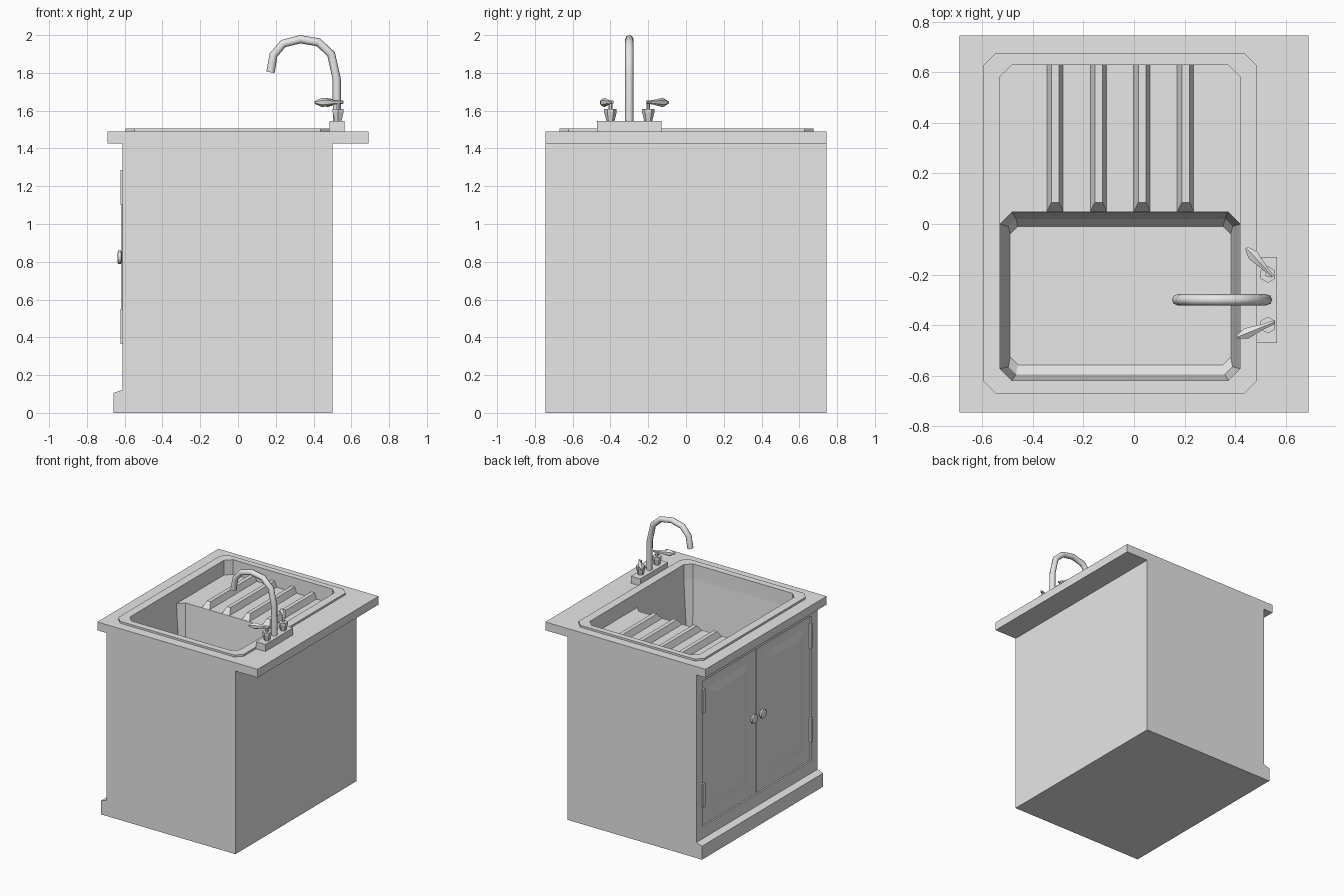
import bpy, bmesh, math
from mathutils import Vector

cube = bpy.data.objects.get("Cube")
if cube:
    bpy.data.objects.remove(cube, do_unlink=True)

grey = bpy.data.materials.new("plain_grey")
grey.use_nodes = True
grey.diffuse_color = (0.8, 0.8, 0.8, 1)
grey.node_tree.nodes["Principled BSDF"].inputs["Base Color"].default_value = (0.8, 0.8, 0.8, 1)


def finish(name, bm, smooth=False):
    bmesh.ops.remove_doubles(bm, verts=bm.verts, dist=1e-5)
    mesh = bpy.data.meshes.new(name)
    bm.to_mesh(mesh)
    bm.free()
    mesh.materials.append(grey)
    obj = bpy.data.objects.new(name, mesh)
    bpy.context.collection.objects.link(obj)
    if smooth:
        bpy.ops.object.select_all(action='DESELECT')
        obj.select_set(True)
        bpy.context.view_layer.objects.active = obj
        bpy.ops.object.shade_smooth_by_angle(angle=math.radians(50))
    return obj


def ring(x0, x1, y0, y1, z, c=0.0):
    """Rectangle with corners cut by c, counter-clockwise from above."""
    return [Vector(p) for p in (
        (x0 + c, y0, z), (x1 - c, y0, z), (x1, y0 + c, z), (x1, y1 - c, z),
        (x1 - c, y1, z), (x0 + c, y1, z), (x0, y1 - c, z), (x0, y0 + c, z))]


def loft(name, rings, start=True, end=True, smooth=False):
    bm = bmesh.new()
    rows = []
    for pts in rings:
        row = []
        for p in pts:
            # Cut-free corners share one vertex
            if row and (row[-1].co - p).length < 1e-6:
                row.append(row[-1])
            elif row and (row[0].co - p).length < 1e-6:
                row.append(row[0])
            else:
                row.append(bm.verts.new(p))
        rows.append(row)

    def face(verts):
        unique = list(dict.fromkeys(verts))
        if len(unique) > 2:
            bm.faces.new(unique)

    for a, b in zip(rows, rows[1:]):
        n = len(a)
        for i in range(n):
            j = (i + 1) % n
            face((a[i], a[j], b[j], b[i]))
    if start:
        face(rows[0][::-1])
    if end:
        face(rows[-1])
    return finish(name, bm, smooth)


def box(name, x0, x1, y0, y1, z0, z1):
    return loft(name, [ring(x0, x1, y0, y1, z0), ring(x0, x1, y0, y1, z1)])


def tube(name, path, radii, sides=8, smooth=True):
    """Round section swept along a path with a radius at each point."""
    path = [Vector(p) for p in path]
    rings = []
    for i, p in enumerate(path):
        t = (path[min(i + 1, len(path) - 1)] - path[max(i - 1, 0)]).normalized()
        u = Vector((0, 1, 0))
        if abs(t.y) > 0.3:
            u = Vector((0, 0, 1))
        u = (u - t * u.dot(t)).normalized()
        v = t.cross(u)
        rings.append([p + radii[i] * (u * math.cos(a) + v * math.sin(a))
                      for a in (2 * math.pi * k / sides for k in range(sides))])
    return loft(name, rings, smooth=smooth)


# Cabinet carcass and plinth
loft("cabinet_body", [ring(-0.6, 0.5, -0.745, 0.745, 0),
                      ring(-0.6, 0.5, -0.745, 0.745, 1.425)], end=False)
loft("plinth", [ring(-0.66, -0.6, -0.745, 0.745, 0), ring(-0.66, -0.6, -0.745, 0.745, 0.105),
                ring(-0.612, -0.6, -0.745, 0.745, 0.122)])

# Face frame around the doors
box("frame_top_rail", -0.612, -0.6, -0.67, 0.67, 1.345, 1.425)
box("frame_bottom_rail", -0.612, -0.6, -0.67, 0.67, 0.12, 0.215)
for side, s in (("left", -1), ("right", 1)):
    y0, y1 = sorted((s * 0.67, s * 0.745))
    box(f"frame_{side}_stile", -0.612, -0.6, y0, y1, 0.12, 1.425)

    # Door with a raised bevelled panel
    y0, y1 = sorted((s * 0.006, s * 0.664))
    box(f"{side}_door", -0.604, -0.599, y0, y1, 0.22, 1.34)
    y0, y1 = sorted((s * 0.11, s * 0.59))
    outline = [(y0, 0.32), (y0, 1.27), (y1, 1.27), (y1, 0.32)]
    mid = Vector(((y0 + y1) / 2, 0.795))
    inner = [(y + math.copysign(0.06, mid.x - y), z + math.copysign(0.06, mid.y - z))
             for y, z in outline]
    loft(f"{side}_door_panel", [[Vector((-0.604, y, z)) for y, z in outline],
                                [Vector((-0.616, y, z)) for y, z in inner]], start=False)

    # Hinges and knob
    for level, z in (("lower", 0.365), ("upper", 1.1)):
        box(f"{side}_{level}_hinge", -0.621, -0.6,
            s * 0.662 - 0.014, s * 0.662 + 0.014, z, z + 0.185)
    tube(f"{side}_knob", [(x, s * 0.055, 0.823) for x in (-0.6, -0.614, -0.62, -0.634, -0.638)],
         [0.018, 0.018, 0.036, 0.036, 0.025])

# Worktop with raised sink rim and the drop to the drainer
loft("worktop_and_rim", [
    ring(-0.53, 0.42, -0.62, 0.63, 1.425, 0.047),
    ring(-0.69, 0.69, -0.745, 0.745, 1.425),
    ring(-0.69, 0.69, -0.745, 0.745, 1.49),
    ring(-0.595, 0.485, -0.67, 0.675, 1.49, 0.047),
    ring(-0.595, 0.485, -0.67, 0.675, 1.505, 0.047),
    ring(-0.53, 0.42, -0.62, 0.63, 1.505, 0.047),
    ring(-0.53, 0.42, -0.62, 0.63, 1.39, 0.047)], start=False, end=False)

# Basin
loft("basin", [ring(-0.53, 0.42, -0.62, 0.047, 1.39, 0.047),
               ring(-0.497, 0.39, -0.595, 0.02, 0.95, 0.03),
               ring(-0.49, 0.383, -0.557, -0.01, 0.91, 0.03)], start=False)

# Drainer board, notched to meet the cut corners of the basin
board = bmesh.new()
c = 0.047
board.faces.new([board.verts.new((x, y, 1.39)) for x, y in (
    (-0.53, 0), (-0.53 + c, c), (0.42 - c, c), (0.42, 0),
    (0.42, 0.63 - c), (0.42 - c, 0.63), (-0.53 + c, 0.63), (-0.53, 0.63 - c))])
finish("drainer_board", board)

# Drainer ridges
for i in range(4):
    x = -0.345 + i * 0.172
    loft(f"drainer_ridge_{i + 1}", [ring(x, x + 0.065, 0.05, 0.63, 1.39),
                                    ring(x + 0.018, x + 0.049, 0.085, 0.63, 1.435)], start=False)

# Tap base and spout
box("tap_base", 0.485, 0.565, -0.47, -0.13, 1.49, 1.545)
spout = [(0.525, 1.54), (0.522, 1.77), (0.493, 1.9), (0.425, 1.962), (0.33, 1.978),
         (0.24, 1.955), (0.188, 1.895), (0.172, 1.803)]
tube("tap_spout", [(x, -0.3, z) for x, z in spout], [0.022] * len(spout))

# Tap handles: flared cup, stem and pointed lever
for name, y, tail, tip in (("left", -0.2, (0.548, -0.208), (0.445, -0.095)),
                           ("right", -0.4, (0.556, -0.388), (0.408, -0.448))):
    tube(f"{name}_tap_cup", [(0.53, y, z) for z in (1.54, 1.592, 1.61)],
         [0.02, 0.033, 0.033], sides=6, smooth=False)
    tube(f"{name}_tap_stem", [(0.53, y, z) for z in (1.605, 1.65)], [0.01, 0.01], sides=6)
    a, b = Vector((*tail, 1.645)), Vector((*tip, 1.643))
    tube(f"{name}_tap_lever", [a.lerp(b, t) for t in (0, 0.3, 0.75, 1)],
         [0.008, 0.012, 0.025, 0.008], sides=6)
